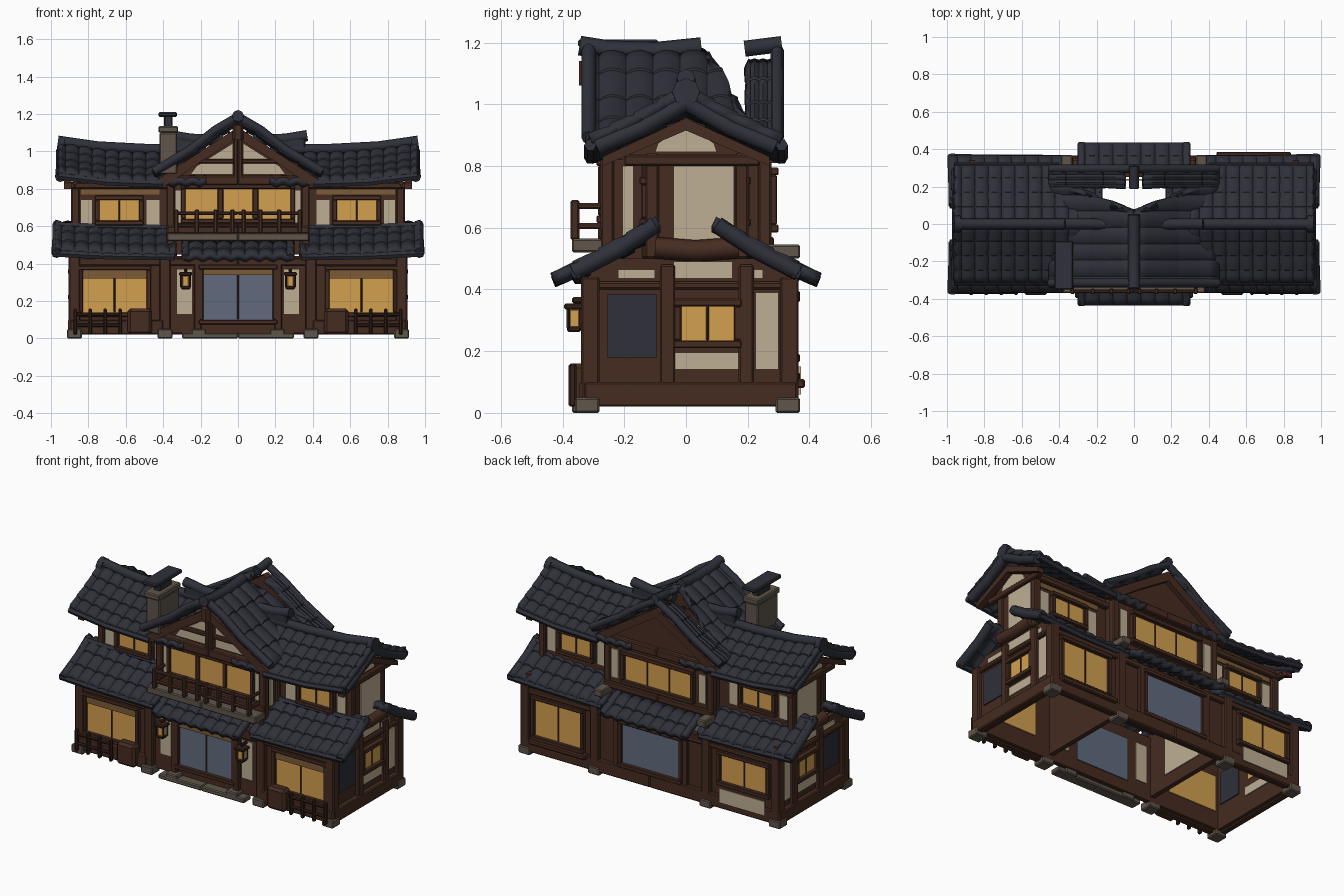
import bpy, bmesh, math
from mathutils import Vector

if "Cube" in bpy.data.objects:
    bpy.data.objects.remove(bpy.data.objects["Cube"])

def mat(name, r, g, b):
    m = bpy.data.materials.new(name)
    m.diffuse_color = (r, g, b, 1)
    m.use_nodes = True
    m.node_tree.nodes["Principled BSDF"].inputs["Base Color"].default_value = m.diffuse_color
    return m

SLATE = mat("slate tile", .028, .0295, .041)
WOOD = mat("brown wood", .061, .025, .015)
DARK = mat("dark wood", .036, .016, .011)
PLASTER = mat("cream plaster", .52, .43, .295)
AMBER = mat("amber paper", .65, .35, .078)
BLUE = mat("blue cloth", .12, .147, .21)
STONE = mat("grey stone", .115, .092, .07)
TAN = mat("tan cloth", .20, .105, .04)

def finish(bm, name, m, bevel=0, mirror=False, smooth=None, solid=0):
    me = bpy.data.meshes.new(name)
    bm.to_mesh(me)
    bm.free()
    o = bpy.data.objects.new(name, me)
    bpy.context.collection.objects.link(o)
    me.materials.append(m)
    if solid:
        s = o.modifiers.new("thick", 'SOLIDIFY')
        s.thickness, s.offset = solid, 0
    if bevel:
        b = o.modifiers.new("bevel", 'BEVEL')
        b.width, b.segments = bevel, 1
    if mirror:
        o.modifiers.new("mirror", 'MIRROR').use_mirror_merge = False
    if smooth:
        bpy.ops.object.select_all(action='DESELECT')
        o.select_set(True)
        bpy.context.view_layer.objects.active = o
        bpy.ops.object.shade_smooth_by_angle(angle=math.radians(smooth))
    return o

# Boxes given as (x0, x1, y0, y1, z0, z1)
def boxes(name, m, items, bevel=.006, mirror=True):
    bm = bmesh.new()
    for x0, x1, y0, y1, z0, z1 in items:
        for v in bmesh.ops.create_cube(bm, size=1)['verts']:
            v.co = ((x0+x1)/2+v.co.x*(x1-x0), (y0+y1)/2+v.co.y*(y1-y0), (z0+z1)/2+v.co.z*(z1-z0))
    return finish(bm, name, m, bevel, mirror)

# Box on a wall face: f = (axis, sign, plane), u along the wall, d outwards
def on(f, u0, u1, z0, z1, d0=-.002, d1=.007):
    ax, s, p = f
    a, b = sorted((p+s*d0, p+s*d1))
    return (u0, u1, a, b, z0, z1) if ax == 'y' else (a, b, u0, u1, z0, z1)

# Thin panels on the outside of a wall and again on its inside
def panels(name, m, items, mirror=True):
    boxes(name, m, [on(*i) for i in items] + [on(*i, -.037, -.029) for i in items], 0, mirror)

def window(name, f, u0, u1, z0, z1, panes=2, m=AMBER, mirror=True, valance=0, bar=.005):
    panels(name+"_panel", m, [(f, u0, u1, z0, z1)], mirror)
    w = .025
    bars = [on(f, u0-w, u1+w, z0-w, z0, -.01, .03), on(f, u0-w, u1+w, z1, z1+w, -.01, .03),
            on(f, u0-w, u0, z0, z1, -.01, .025), on(f, u1, u1+w, z0, z1, -.01, .025)]
    for i in range(1, panes):
        u = u0+(u1-u0)*i/panes
        bars.append(on(f, u-bar, u+bar, z0, z1, 0, .012))
    boxes(name+"_frame", WOOD, bars, .004, mirror)
    if valance:
        boxes(name+"_valance", TAN, [on(f, u0, u1, z1-valance, z1, .008, .017)], 0, mirror)

# Flat polygon extruded along one axis
def prism(name, m, pts, a, b, axis='y', mirror=False):
    bm = bmesh.new()
    mk = lambda p, t: bm.verts.new((p[0], t, p[1]) if axis == 'y' else (t, p[0], p[1]))
    A, B = [mk(p, a) for p in pts], [mk(p, b) for p in pts]
    bm.faces.new(A)
    bm.faces.new(B[::-1])
    for i in range(len(pts)):
        j = (i+1) % len(pts)
        bm.faces.new((A[i], B[i], B[j], A[j]))
    bmesh.ops.recalc_face_normals(bm, faces=bm.faces)
    return finish(bm, name, m, 0, mirror)

def tube(name, m, pts, r, sides=8, mirror=False):
    bm = bmesh.new()
    P = [Vector(p) for p in pts]
    rings = []
    for i, p in enumerate(P):
        t = (P[min(i+1, len(P)-1)]-P[max(i-1, 0)]).normalized()
        s = t.cross(Vector((0, 0, 1)) if abs(t.z) < .9 else Vector((0, 1, 0))).normalized()
        n = s.cross(t)
        rings.append([bm.verts.new(p+r*(math.cos(k*math.tau/sides)*s+math.sin(k*math.tau/sides)*n)) for k in range(sides)])
    for A, B in zip(rings, rings[1:]):
        for k in range(sides):
            bm.faces.new((A[k], A[(k+1) % sides], B[(k+1) % sides], B[k]))
    bm.faces.new(rings[0])
    bm.faces.new(rings[-1])
    bmesh.ops.recalc_face_normals(bm, faces=bm.faces)
    return finish(bm, name, m, 0, mirror, 50)

# Ribbed tile slope: u along the eave, profile (d, z) from ridge to eave
def tiles(name, u0, u1, prof, sgn, axis='x', rows=4, pitch=.075, curl=lambda u: 0, end=None, mirror=True):
    def z_at(d):
        for (a, za), (b, zb) in zip(prof, prof[1:]):
            if d <= b+1e-6:
                return za+(zb-za)*(d-a)/(b-a)
    d0, d1 = prof[0][0], prof[-1][0]
    line = []
    for i in range(rows):
        a, b = d0+(d1-d0)*i/rows, d0+(d1-d0)*(i+1)/rows
        line += [(a, z_at(a)), ((a+b)/2, z_at((a+b)/2)+.003), (b, z_at(b)+.006)]
    n = max(4, round((u1-u0)/pitch))
    bm = bmesh.new()
    grid = []
    for k in range(n*6+1):
        u = u0+(u1-u0)*k/(n*6)
        row = []
        for d, z in line:
            uu = min(u, end(d)) if end else u
            zz = z+.016*abs(math.cos(math.pi*k/6))-.008+curl(u)
            row.append(bm.verts.new((uu, sgn*d, zz) if axis == 'x' else (sgn*d, uu, zz)))
        grid.append(row)
    for A, B in zip(grid, grid[1:]):
        for i in range(len(line)-1):
            bm.faces.new((A[i], B[i], B[i+1], A[i+1]))
    if end:
        bmesh.ops.remove_doubles(bm, verts=bm.verts, dist=.005)
    finish(bm, name, SLATE, 0, mirror, 40, .035)

# Wall shells and partitions, open underneath
boxes("ground_walls", WOOD, [(0, .88, -.31, -.28, .03, .44), (0, .88, .31, .34, .03, .43), (.85, .88, -.31, .34, .03, .5),
      (.355, .385, -.3, .33, .06, .5)], 0)
boxes("upper_wing_walls", WOOD, [(.33, .88, -.12, -.1, .48, .87), (.33, .88, .16, .18, .48, .87), (.86, .88, -.12, .18, .48, .87)], 0)
boxes("upper_centre_walls", WOOD, [(0, .36, -.26, -.235, .45, .88), (0, .36, .25, .27, .45, .88), (.335, .36, -.26, .27, .45, .92)], 0)
boxes("partition_plaster", PLASTER, [(.348, .356, -.15, .15, .14, .38)], 0)

# Posts, beams and stone feet
boxes("ground_posts", WOOD, [(x-.03, x+.03, y-.03, y+.03, .02, .44) for x in (.39, .875) for y in (-.31, .335)]
      + [(.87, .905, y-.025, y+.025, .02, .48) for y in (-.06, .195)] + [(.195, .235, -.335, -.3, .02, .42), (.22, .26, .33, .36, .02, .42)])
boxes("ground_beams", WOOD, [(0, .9, -.335, -.3, .39, .43), (0, .9, .33, .36, .385, .42), (.87, .9, -.31, .34, .40, .425),
      (.87, .91, -.33, .36, .02, .10), (.4, .9, -.345, -.3, .02, .1), (0, .9, .33, .365, .02, .1)])
boxes("stone_feet", STONE, [(x-.04, x+.04, y-.04, y+.04, 0, .05) for x in (.39, .875) for y in (-.32, .33)]
      + [(0, .3, -.37, -.3, 0, .03), (.17, .25, -.37, -.29, 0, .05)])
boxes("upper_posts", WOOD, [(x-.022, x+.022, y-.022, y+.022, .5, .84) for x, y in
      ((.87, -.11), (.87, .18), (.36, -.255), (.36, .255), (.36, -.12))])
boxes("upper_beams", WOOD, [(.33, .9, -.15, -.11, .80, .835), (.33, .9, .17, .21, .80, .835), (.87, .905, -.2, .24, .80, .835),
      (0, .41, -.3, -.25, .82, .87), (0, .41, .25, .3, .82, .87), (0, .38, -.285, -.25, .56, .6), (0, .38, .26, .285, .53, .57)])
tube("end_log_beam", WOOD, [(.895, -.1, .535), (.895, .03, .525), (.895, .17, .535)], .035, mirror=True)
boxes("beam_ends", STONE, [(.33, .39, .26, .37, .50, .545)])

# Front facade
F, B, E = ('y', -1, -.31), ('y', 1, .34), ('x', 1, .88)
FU, BU = ('y', -1, -.12), ('y', 1, .18)
FC, BC = ('y', -1, -.26), ('y', 1, .27)
window("front_shop_window", F, .49, .83, .14, .365, 2, valance=.045)
window("front_upper_window", FU, .53, .74, .63, .74)
window("balcony_window", FC, -.28, .28, .64, .8, 3, mirror=False, bar=.015)
window("front_door", F, -.185, .185, .1, .37, 2, BLUE, False, .03)
panels("front_plaster", PLASTER, [(F, .245, .325, .13, .37), (FU, .78, .84, .6, .74), (FU, .42, .49, .6, .74), (FC, .3, .335, .62, .79)])
panels("tan_bands", TAN, [(FU, .42, .84, .77, .8), (BU, .42, .84, .77, .8)])

# Back facade
window("back_window_right", B, .49, .81, .13, .36, mirror=False)
window("back_window_left", B, -.81, -.49, .19, .36, mirror=False)
boxes("back_low_plaster", PLASTER, [on(B, -.81, -.49, .06, .15, .024, .032)], 0, False)
boxes("back_ledge", WOOD, [(.44, .84, .34, .385, .08, .11)], mirror=False)
window("back_door", B, -.2, .2, .12, .37, 1, BLUE, False)
window("back_upper_window", BU, .53, .74, .63, .74)
window("back_centre_window", BC, -.23, .23, .61, .77, 3, mirror=False)
panels("back_plaster", PLASTER, [(BU, .78, .84, .6, .75), (BU, .43, .49, .6, .75), (BC, .28, .33, .6, .78)])

# End facades
window("end_window", E, -.015, .155, .235, .345)
panels("end_plaster", PLASTER, [(E, -.04, .17, .14, .195), (E, .225, .3, .14, .39), (E, -.04, .155, .56, .80),
       (E, -.22, -.1, .435, .465), (E, -.04, .15, .435, .49), (E, .17, .25, .435, .465)])
boxes("centre_side_plaster", PLASTER, [on(('x', 1, .36), -.205, -.17, .57, .8)], 0)
panels("end_door_curtain", SLATE, [(E, -.255, -.095, .18, .385)])

# Gable walls with plaster panels and boards
prism("centre_gable_front", WOOD, [(-.38, .86), (.38, .86), (0, 1.13)], -.26, -.24)
prism("centre_gable_back", WOOD, [(-.38, .86), (.38, .86), (0, 1.13)], .25, .27)
prism("gable_plaster", PLASTER, [(.03, .88), (.25, .88), (.22, .92), (.03, 1.04)], -.266, -.259, mirror=True)
boxes("gable_timbers", WOOD, [(0, .025, -.3, -.25, .85, 1.12), (0, .24, -.285, -.25, .935, .96)])
for y in (-.315, .27):
    prism("gable_board", WOOD, [(0, 1.13), (.2, 1.0), (.43, .85), (.43, .81), (.38, .82), (.2, .945), (0, 1.07)], y, y+.03, mirror=True)
prism("end_gable", WOOD, [(-.22, .82), (.22, .82), (0, .95)], .86, .88, 'x', True)
prism("end_gable_plaster", PLASTER, [(-.1, .845), (.1, .845), (.09, .875), (0, .925), (-.09, .875)], .879, .887, 'x', True)
for s in (-1, 1):
    prism("end_gable_board", WOOD, [(0, .955), (s*.27, .83), (s*.27, .80), (0, .915)], .89, .93, 'x', True)

# Wing roofs, pent roofs, porches
lift = lambda u: .05*max(0, (u-.45)/.5)**2
for s in (-1, 1):
    tiles("wing_roof", .17, .96, [(0, .985), (.14, .905), (.31, .825)], s, curl=lift)
    tube("wing_rake", SLATE, [(.945, 0, 1.005), (.945, s*.14, .925), (.95, s*.29, .862)], .028, mirror=True)
    tube("wing_eave", SLATE, [(.4, s*.31, .825), (.7, s*.31, .835), (.96, s*.31, .868)], .02, 6, True)
    tiles("pent_roof", .33, .98, [(.09, .59), (.22, .515), (.36, .44)], s, rows=3, curl=lambda u: .4*lift(u))
    tube("pent_rake", SLATE, [(.965, s*.1, .61), (.965, s*.22, .53), (.97, s*.365, .455)], .028, mirror=True)
    tube("pent_top_edge", SLATE, [(.38, s*.125, .59), (.7, s*.125, .595), (.98, s*.125, .605)], .02, 6, True)
    tube("pent_eave", SLATE, [(.34, s*.35, .435), (.7, s*.35, .44), (.99, s*.355, .455)], .02, 6, True)
    tiles("porch_roof", -.3, .3, [(.27, .505), (.43, .425)], s, rows=2, mirror=False)
    tube("porch_rake", SLATE, [(.28, s*.27, .512), (.28, s*.43, .432)], .022, mirror=True)

# Centre cross gable: front part ends along a valley, the back part is separate
slope = [(0, 1.165), (.12, 1.09), (.25, .99), (.45, .875)]
tiles("centre_roof_front", -.325, .2, slope, 1, 'y', 4, .09, end=lambda d: min(.2, .06+.41*d))
tiles("centre_roof_back", .195, .305, [(.05, 1.125)]+slope[1:], 1, 'y', 4, .06)
tube("centre_front_rake", SLATE, [(0, -.315, 1.185), (.12, -.315, 1.115), (.25, -.315, 1.012), (.45, -.315, .892)], .024, mirror=True)
tube("centre_back_rake", SLATE, [(0, .295, 1.175), (.12, .295, 1.105), (.25, .295, 1.01), (.45, .295, .892)], .022, mirror=True)
tube("centre_ridge_front", SLATE, [(0, -.345, 1.19), (0, -.25, 1.175), (0, -.1, 1.17), (0, .05, 1.185)], .032)
tube("centre_ridge_back", SLATE, [(0, .19, 1.18), (0, .31, 1.195)], .026)
tube("gable_pendant", WOOD, [(0, -.32, 1.14), (0, -.32, 1.06)], .03, 6)

# Wing ridges and the inner ridge ends
tube("wing_ridge", SLATE, [(.17, 0, 1.01), (.5, 0, 1.012), (.75, 0, 1.025), (.96, 0, 1.055)], .029, mirror=True)
tube("inner_ridge", SLATE, [(.08, 0, 1.06), (.25, 0, 1.065), (.37, 0, 1.085)], .03, mirror=True)
boxes("inner_ridge_base", SLATE, [(.17, .36, -.025, .025, .99, 1.07)])
tube("ridge_end_cap", SLATE, [(.93, 0, 1.035), (.965, 0, 1.04)], .045, mirror=True)

# Balcony
boxes("balcony_floor", STONE, [(0, .38, -.37, -.25, .52, .565)])
boxes("balcony_rails", WOOD, [(0, .34, -.37, -.35, z, z+.02) for z in (.595, .66)] + [(.32, .34, -.37, -.26, z, z+.02) for z in (.595, .66)]
      + [(x-.012, x+.012, -.375, -.345, .56, .69) for x in (.03, .12, .22, .33)])

# Lanterns
boxes("lantern_light", AMBER, [(.262, .298, -.378, -.345, .275, .335)], .004)
boxes("lantern_frame", DARK, [(.245, .315, -.395, -.33, .335, .355), (.255, .305, -.385, -.34, .262, .28), (.27, .29, -.37, -.31, .355, .375)]
      + [(x, x+.011, y, y+.011, .27, .34) for x in (.251, .298) for y in (-.387, -.346)])

# Street fence and planter boxes
boxes("street_fence", DARK, [(.62, .88, -.375, -.36, z, z+.02) for z in (.06, .12)] + [(x, x+.02, -.38, -.355, .02, .16) for x in (.62, .7, .78, .86)])
boxes("planter", WOOD, [(.46, .59, -.38, -.31, .02, .16)], .015)

# Chimney
boxes("chimney_stack", STONE, [(-.42, -.325, -.32, -.12, .88, 1.1)], mirror=False)
boxes("chimney_rim", STONE, [(-.425, -.32, -.335, -.11, 1.1, 1.135)], mirror=False)
boxes("chimney_neck", SLATE, [(-.395, -.35, -.28, -.16, 1.13, 1.19)], mirror=False)
boxes("chimney_cap", SLATE, [(-.425, -.325, -.35, -.09, 1.185, 1.21)], mirror=False)
